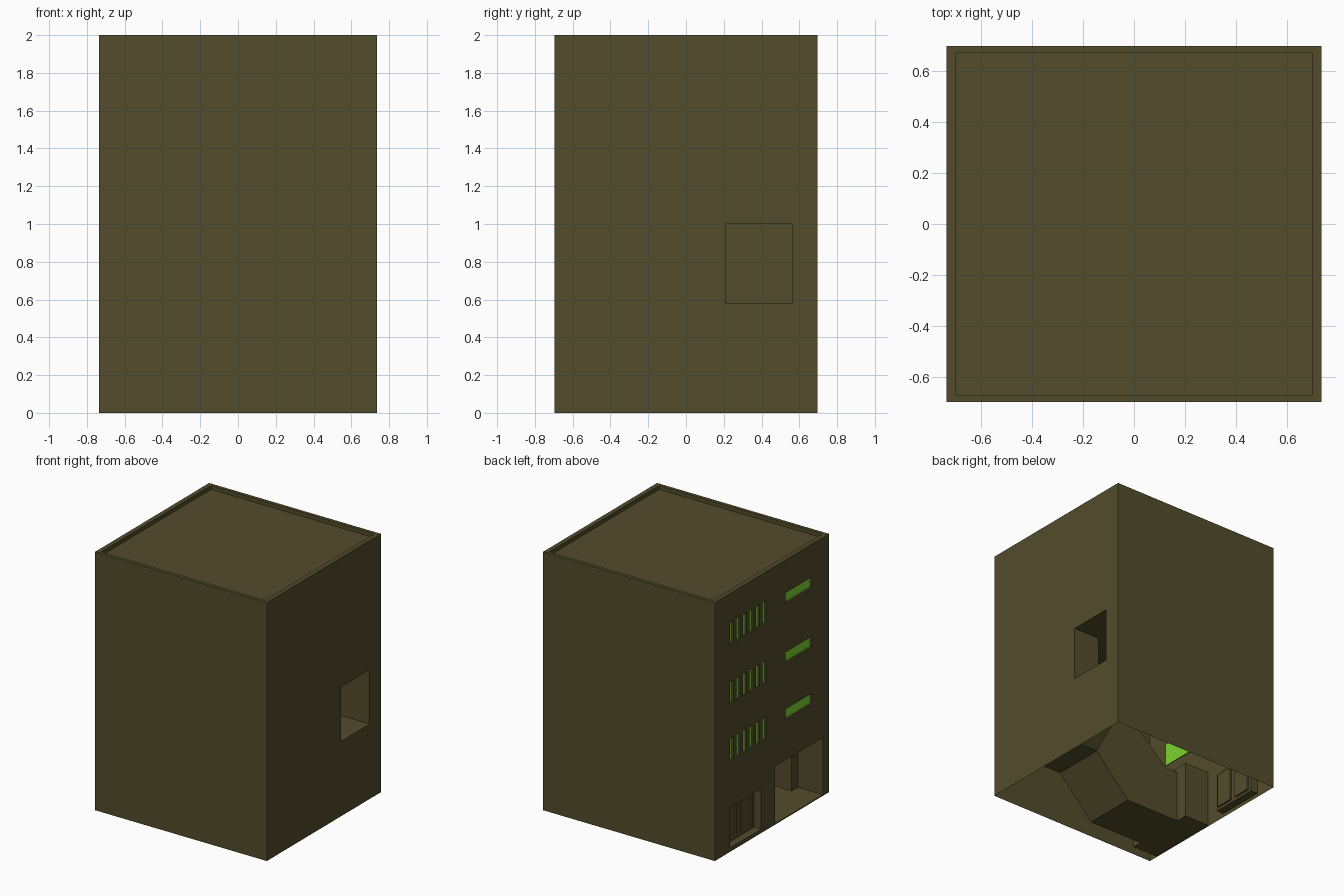
import bpy, bmesh
from mathutils import Vector

if "Cube" in bpy.data.objects:
    bpy.data.objects.remove(bpy.data.objects["Cube"])


def material(name, rgb):
    m = bpy.data.materials.new(name)
    m.diffuse_color = (*rgb, 1)
    m.use_nodes = True
    m.node_tree.nodes["Principled BSDF"].inputs["Base Color"].default_value = m.diffuse_color
    return m


olive = material("olive_wall", (0.085, 0.072, 0.024))
green = material("green_glass", (0.2, 0.65, 0.03))


def prism(name, pts, axis, lo, hi):
    """Extrude a 2D profile along x (yz points) or y (xz points)."""
    def place(p, t):
        return (t, p[0], p[1]) if axis == 'X' else (p[0], t, p[1])
    bm = bmesh.new()
    face = bm.faces.new([bm.verts.new(place(p, lo)) for p in pts])
    ext = bmesh.ops.extrude_face_region(bm, geom=[face])
    verts = [g for g in ext["geom"] if isinstance(g, bmesh.types.BMVert)]
    bmesh.ops.translate(bm, verts=verts, vec=Vector(place((0, 0), hi - lo)))
    bmesh.ops.recalc_face_normals(bm, faces=bm.faces)
    me = bpy.data.meshes.new(name)
    bm.to_mesh(me)
    bm.free()
    ob = bpy.data.objects.new(name, me)
    bpy.context.collection.objects.link(ob)
    return ob


def box(name, x, y, z):
    pts = [(y[0], z[0]), (y[1], z[0]), (y[1], z[1]), (y[0], z[1])]
    return prism(name, pts, 'X', *x)


def carve(target, cutter):
    mod = target.modifiers.new("carve", 'BOOLEAN')
    mod.operation, mod.solver, mod.object = 'DIFFERENCE', 'EXACT', cutter
    bpy.context.view_layer.objects.active = target
    bpy.ops.object.modifier_apply(modifier=mod.name)
    bpy.data.objects.remove(cutter)


W, D, H = 0.735, 0.697, 2.0
GLASS_X = -W + 0.015
building = box("building_shell", (-W, W), (-D, D), (0, H))
building.data.materials.append(olive)

# Roof recess leaving a thin parapet
carve(building, box("cut", (-0.70, 0.70), (-0.67, 0.67), (1.97, 2.2)))

# Entrance porch on the left side
carve(building, box("cut", (-0.9, -0.52), (-0.626, -0.04), (0.008, 0.45)))

# Passage with ramp rising from the porch to a landing
carve(building, prism("cut", [(-0.56, 0.008), (-0.055, 0.008), (0.24, 0.31), (0.508, 0.31),
                              (0.508, 1.0), (0.24, 1.0), (-0.41, 0.415), (-0.56, 0.415)],
                      'Y', -0.55, -0.134))

# Second ramp turning toward the back
carve(building, prism("cut", [(-0.4, 0.31), (-0.134, 0.31), (0.21, 0.58), (0.56, 0.58),
                              (0.56, 1.0), (-0.4, 1.0)], 'X', 0.24, 0.508))

# Exit opening on the right side
carve(building, box("cut", (0.4, 0.9), (0.208, 0.56), (0.58, 1.0)))

# Ground-floor niche with two door panels
carve(building, box("cut", (-0.9, -0.675), (0.13, 0.514), (0.03, 0.34)))
for y in (0.155, 0.345):
    carve(building, box("cut", (-0.7, -0.66), (y, y + 0.14), (0.05, 0.315)))

# Three storeys of windows: six upright slots and one wide window each
for z in (0.705, 1.145, 1.605):
    for i in range(6):
        y = 0.069 + 0.08 * i
        carve(building, box("cut", (-0.9, GLASS_X), (y, y + 0.045), (z, z + 0.17)))
    carve(building, box("cut", (-0.9, GLASS_X), (-0.49, -0.167), (z + 0.06, z + 0.14)))

# Open the underside and the backs of the windows
bm = bmesh.new()
bm.from_mesh(building.data)
gone = []
for f in bm.faces:
    c = f.calc_center_median()
    if (f.normal.z < -0.9 and c.z < 0.001) or (f.normal.x < -0.9 and abs(c.x - GLASS_X) < 1e-3):
        gone.append(f)
bmesh.ops.delete(bm, geom=gone, context='FACES')
bm.to_mesh(building.data)
bm.free()

# Glass sheet behind each storey's windows
for n, z in enumerate((0.705, 1.145, 1.605)):
    pane = box(f"window_glass_{n + 1}", (GLASS_X, GLASS_X + 0.005), (-0.495, 0.52), (z - 0.005, z + 0.175))
    pane.data.materials.append(green)
